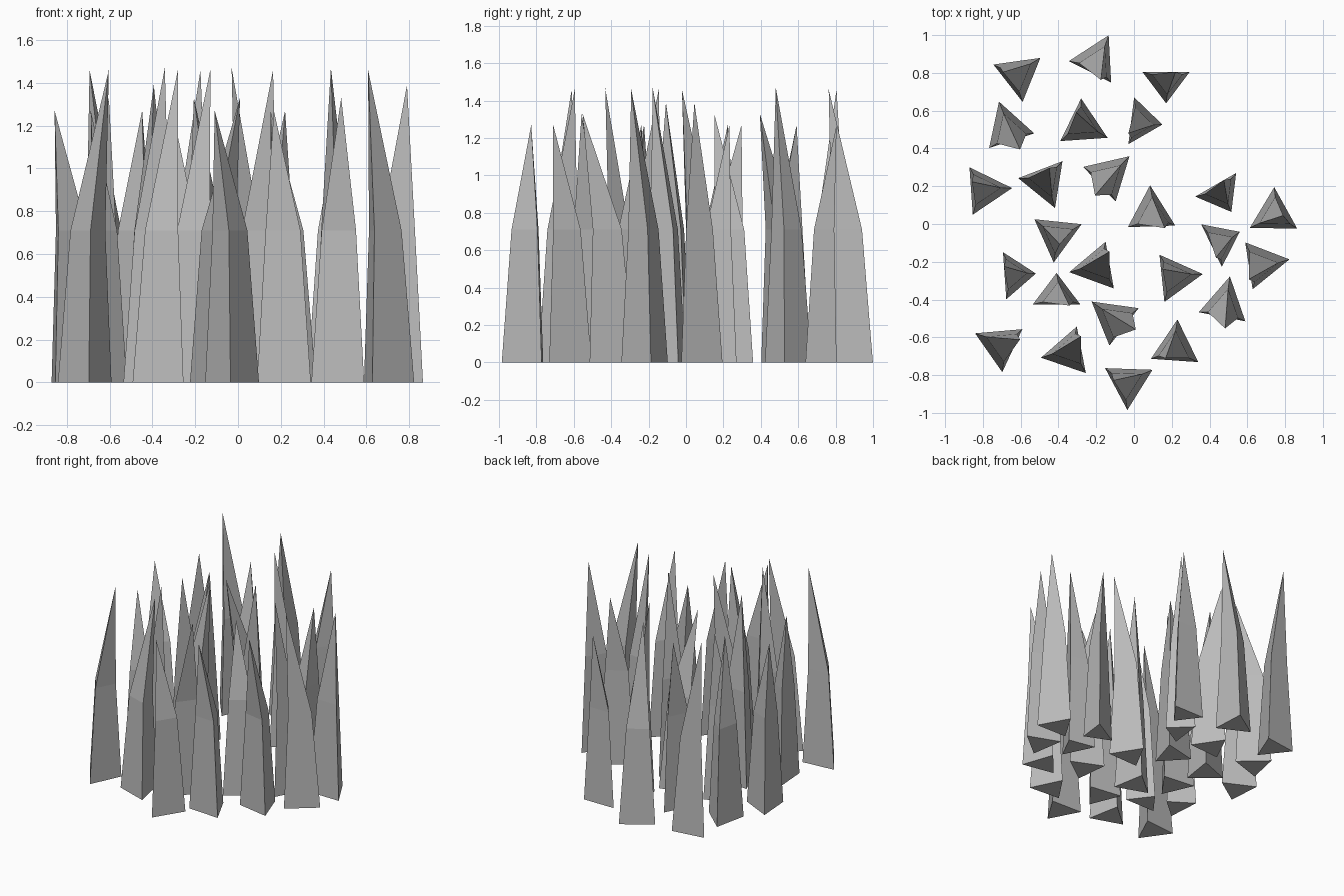
import bpy
from math import cos, sin, radians
from mathutils import Vector, Matrix

cube = bpy.data.objects.get("Cube")
if cube:
    bpy.data.objects.remove(cube, do_unlink=True)

# One plain stone colour
stone = bpy.data.materials.new("grey_stone")
stone.use_nodes = True
stone.diffuse_color = (0.5, 0.5, 0.5, 1)
shader = next(n for n in stone.node_tree.nodes if n.type == "BSDF_PRINCIPLED")
shader.inputs["Base Color"].default_value = (0.5, 0.5, 0.5, 1)
shader.inputs["Roughness"].default_value = 0.8

SHOULDER_HEIGHT = 0.71
SHOULDER_SCALE = 0.65
SHOULDER_LEAN = 0.12


def polar(radius, degrees):
    return Vector((radius * cos(radians(degrees)), radius * sin(radians(degrees))))


# Base outlines, centred on their own middle
wide_base = [polar(0.145, turn) for turn in (0, 120, 240)]
narrow_base = [Vector((0.111, 0)), Vector((-0.055, 0.125)), Vector((-0.055, -0.125))]

# Spike shapes: base outline, tip offset, height
# Placements: x and y in hundredths, turn in degrees
spikes = {
    "low_spike": (wide_base, polar(0.08, 143), 1.27, [
        (-79, 18, 4), (22, -28, 6), (-3, -84, 28),
        (22, -65, 86), (-27, 52, -26), (-47, 22, -69)]),
    "leaning_spike": (wide_base, polar(0.133, 72), 1.33, [
        (-67, 51, -132), (-11, -50, -98), (48, -42, -161), (-13, 26, 163)]),
    "tall_spike": (wide_base, polar(0.11, -20), 1.46, [
        (-20, 87, -57), (-71, -64, 35), (-35, -68, 71),
        (68, -21, -111), (9, 6, -28), (-20, -23, 70)]),
    "middle_spike": (wide_base, polar(0.05, 25), 1.39, [
        (74, 5, -31), (-41, -6, -96)]),
    "corner_spike": (wide_base, polar(0.085, 12), 1.46, [
        (-61, 79, 158)]),
    "narrow_tall_spike": (narrow_base, Vector((-0.062, -0.068)), 1.47, [
        (4, 54, -7), (46, -9, 26), (-41, -37, 90)]),
    "narrow_low_spike": (narrow_base, Vector((-0.055, 0.05)), 1.27, [
        (17, 75, -90), (46, 16, -60), (-63, -27, 4)]),
}


def spike_mesh(name, base, tip, height):
    """Three-sided shard: tapered lower shaft and a point above the shoulder."""
    verts = [(p.x, p.y, 0) for p in base]
    for p in base:
        q = p * SHOULDER_SCALE + tip * SHOULDER_LEAN
        verts.append((q.x, q.y, SHOULDER_HEIGHT))
    verts.append((tip.x, tip.y, height))
    top = len(verts) - 1
    faces = [(2, 1, 0)]
    for i in range(3):
        j = (i + 1) % 3
        faces += [(i, j, j + 3, i + 3), (i + 3, j + 3, top)]
    mesh = bpy.data.meshes.new(name)
    mesh.from_pydata(verts, [], faces)
    mesh.materials.append(stone)
    return mesh


# Scatter the spikes, copies of a shape sharing one mesh
for name, (base, tip, height, places) in spikes.items():
    mesh = spike_mesh(name, base, tip, height)
    for x, y, turn in places:
        spike = bpy.data.objects.new(name, mesh)
        spike.matrix_world = (Matrix.Translation((x / 100, y / 100, 0))
                              @ Matrix.Rotation(radians(turn), 4, "Z"))
        bpy.context.collection.objects.link(spike)
